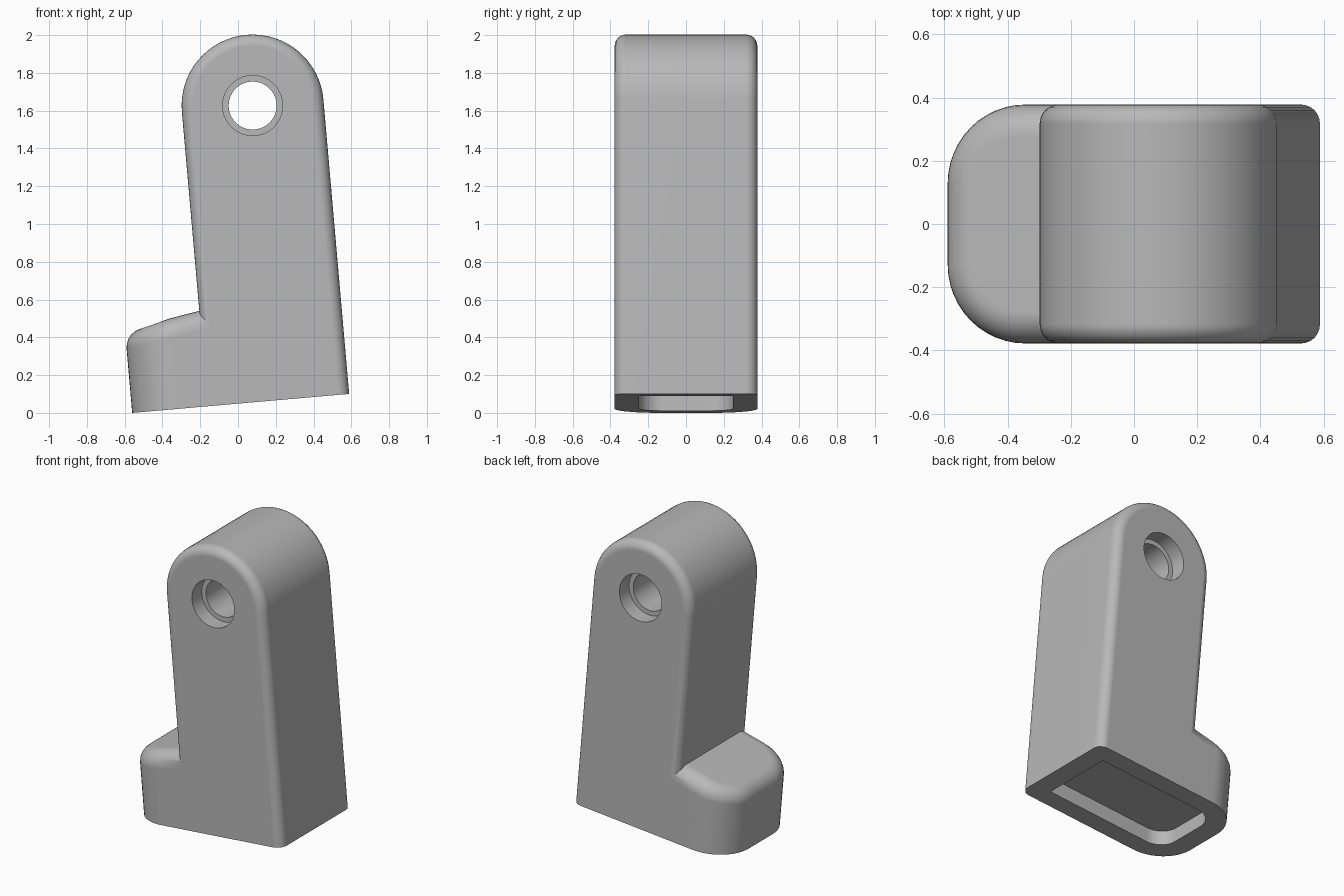
import bpy, bmesh, math
from mathutils import Vector

if "Cube" in bpy.data.objects:
    bpy.data.objects.remove(bpy.data.objects["Cube"])

TILT = math.radians(5)
HALF = 0.378                      # half depth in y
BASE = 0.0488                     # underside height before tilting
LEFT, RIGHT = -0.157, 0.595       # sides of the upright
TOE = -0.558                      # tip of the foot
RADIUS = (RIGHT - LEFT) / 2
PIN_X, PIN_Z = (LEFT + RIGHT) / 2, 1.614

grey = bpy.data.materials.new("mid grey")
grey.use_nodes = True
colour = (0.48, 0.48, 0.48, 1)
grey.diffuse_color = colour
grey.node_tree.nodes["Principled BSDF"].inputs["Base Color"].default_value = colour


def arc(cx, cy, r, start, end, steps):
    """Points on an arc, angles in degrees."""
    angles = [math.radians(start + (end - start) * i / steps) for i in range(steps + 1)]
    return [(cx + r * math.cos(a), cy + r * math.sin(a)) for a in angles]


def toe_plan(x0, x1, half, r):
    """Plan outline, square at +x and rounded at -x."""
    return ([(x1, -half), (x1, half)]
            + arc(x0 + r, half - r, r, 90, 180, 12)
            + arc(x0 + r, r - half, r, 180, 270, 12))


def prism(points, push):
    """Extrude a closed 3D outline along push."""
    bm = bmesh.new()
    face = bm.faces.new([bm.verts.new(p) for p in points])
    grown = bmesh.ops.extrude_face_region(bm, geom=[face])["geom"]
    moved = [g for g in grown if isinstance(g, bmesh.types.BMVert)]
    bmesh.ops.translate(bm, verts=moved, vec=Vector(push))
    bmesh.ops.recalc_face_normals(bm, faces=bm.faces)
    return bm


def round_edges(bm, rule, size):
    edges = [e for e in bm.edges if rule(e)]
    bmesh.ops.bevel(bm, geom=edges, offset=size, offset_type='OFFSET',
                    segments=6, profile=0.5, affect='EDGES', clamp_overlap=False)


def make(name, bm):
    bmesh.ops.recalc_face_normals(bm, faces=bm.faces)
    mesh = bpy.data.meshes.new(name)
    bm.to_mesh(mesh)
    bm.free()
    mesh.materials.append(grey)
    obj = bpy.data.objects.new(name, mesh)
    bpy.context.collection.objects.link(obj)
    return obj


def combine(target, other, operation):
    bpy.context.view_layer.objects.active = target
    mod = target.modifiers.new(operation.title(), 'BOOLEAN')
    mod.object, mod.operation, mod.solver = other, operation, 'EXACT'
    bpy.ops.object.modifier_apply(modifier=mod.name)
    bpy.data.objects.remove(other)


# Upright with a round top and softened front and back rims
outline = [(LEFT, BASE), (RIGHT, BASE)] + arc(PIN_X, PIN_Z, RADIUS, 0, 180, 32)
bm = prism([(x, -HALF, z) for x, z in outline], (0, 2 * HALF, 0))
round_edges(bm, lambda e: abs(e.verts[0].co.y - e.verts[1].co.y) < 0.01
            and max(v.co.z for v in e.verts) > BASE + 0.01, 0.06)
bracket = make("bracket", bm)

# Foot with a rounded toe and a sloping, softened top
bm = prism([(x, y, BASE) for x, y in toe_plan(TOE, 0.1, HALF, 0.25)], (0, 0, 1))
for v in bm.verts:
    if v.co.z > 0.5:
        v.co.z = 0.556 + 0.165 * (v.co.x - LEFT)
round_edges(bm, lambda e: min(v.co.z for v in e.verts) > BASE + 0.1
            and min(v.co.x for v in e.verts) < 0.09, 0.1)
combine(bracket, make("foot", bm), 'UNION')

# Shallow pocket in the underside
pocket = toe_plan(TOE + 0.128, RIGHT - 0.128, 0.25, 0.125)
combine(bracket, make("pocket", prism([(x, y, BASE - 0.1) for x, y in pocket],
                                      (0, 0, 0.2))), 'DIFFERENCE')

# Pin hole with a wider recess at each face
for r, y, depth in ((0.127, -0.5, 1), (0.159, -0.5, 0.5 - HALF + 0.105),
                    (0.159, HALF - 0.105, 0.3)):
    ring = arc(PIN_X, PIN_Z, r, 0, 360, 48)[:-1]
    combine(bracket, make("pin_hole", prism([(x, y, z) for x, z in ring],
                                            (0, depth, 0))), 'DIFFERENCE')

# Lean the bracket and smooth its rounded surfaces
bracket.rotation_euler.y = -TILT
bpy.ops.object.select_all(action='DESELECT')
bracket.select_set(True)
bpy.context.view_layer.objects.active = bracket
bpy.ops.object.shade_smooth_by_angle(angle=math.radians(30))
weighted = bracket.modifiers.new("Weighted normals", 'WEIGHTED_NORMAL')
weighted.keep_sharp = True
